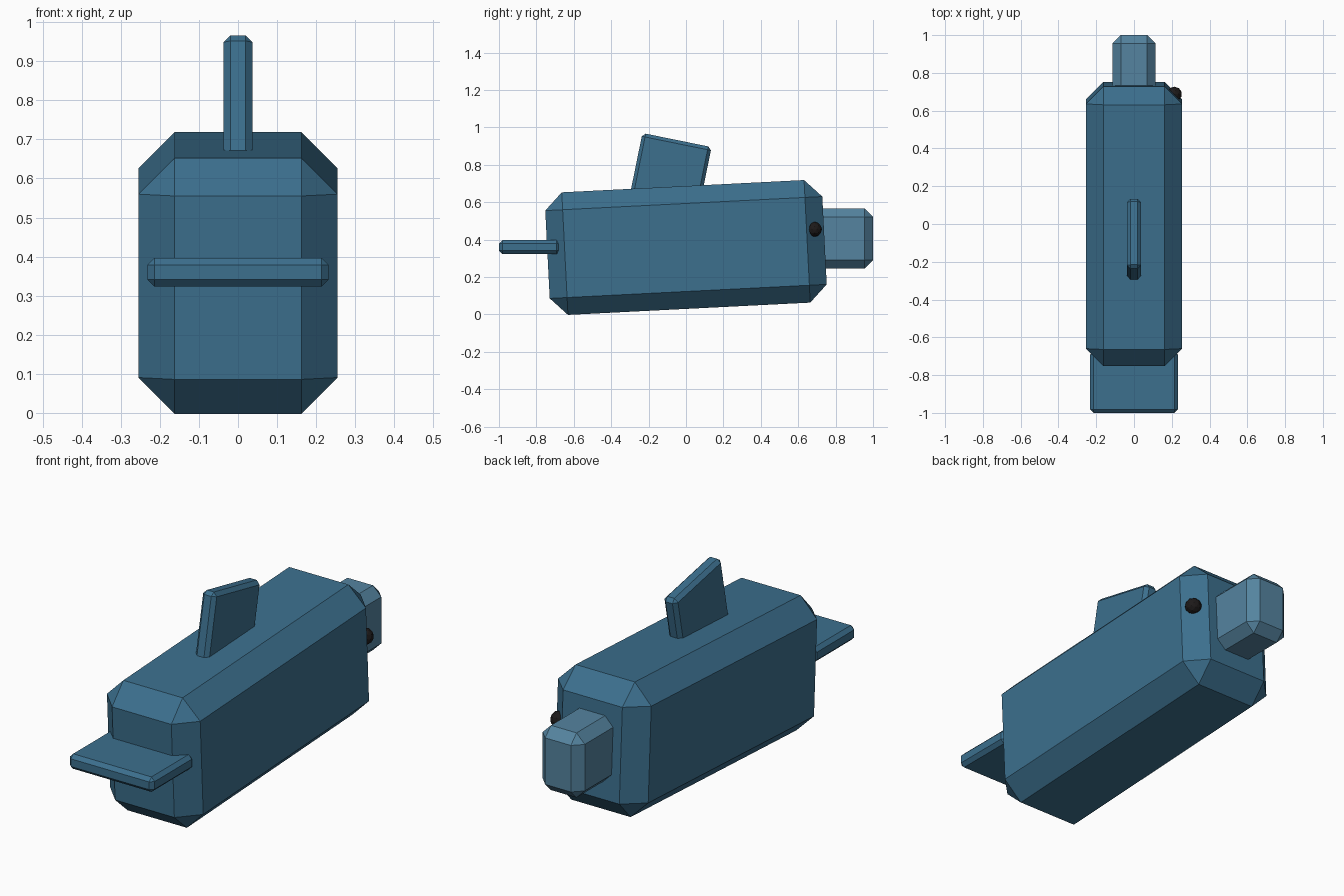
import bpy, bmesh
from math import radians
from mathutils import Matrix

if "Cube" in bpy.data.objects:
    bpy.data.objects.remove(bpy.data.objects["Cube"])


def material(name, rgb):
    m = bpy.data.materials.new(name)
    m.diffuse_color = (*rgb, 1)
    m.use_nodes = True
    m.node_tree.nodes["Principled BSDF"].inputs["Base Color"].default_value = m.diffuse_color
    return m


blue = material("blue", (0.045, 0.16, 0.27))
light_blue = material("light_blue", (0.09, 0.23, 0.35))
black = material("black", (0.012, 0.01, 0.01))


def add_object(name, bm, loc, tilt, mat):
    mesh = bpy.data.meshes.new(name)
    bm.to_mesh(mesh)
    bm.free()
    mesh.materials.append(mat)
    ob = bpy.data.objects.new(name, mesh)
    ob.location = loc
    ob.rotation_euler.x = radians(tilt)
    bpy.context.collection.objects.link(ob)
    return ob


def chamfered_box(name, size, loc, chamfer, mat, tilt=0):
    bm = bmesh.new()
    bmesh.ops.create_cube(bm, size=1, matrix=Matrix.Diagonal((*size, 1)))
    bmesh.ops.bevel(bm, geom=bm.edges[:], offset=chamfer, segments=1,
                    affect='EDGES', profile=0.5)
    return add_object(name, bm, loc, tilt, mat)


# Main body, nose end tipped slightly up
chamfered_box("body", (0.51, 1.483, 0.656), (0, 0, 0.358), 0.093, blue, 2.9)

# Snout
chamfered_box("snout", (0.23, 0.38, 0.32), (0, 0.81, 0.406), 0.045, light_blue)

# Flat tail and upright back fin
chamfered_box("tail_fluke", (0.464, 0.326, 0.074), (0, -0.837, 0.36), 0.018, blue)
chamfered_box("dorsal_fin", (0.074, 0.377, 0.37), (0, -0.085, 0.751), 0.018, blue, -11.5)

# Single eye set in the right-hand corner chamfer
bm = bmesh.new()
bmesh.ops.create_icosphere(bm, subdivisions=2, radius=0.04)
add_object("eye", bm, (0.214, 0.687, 0.455), 0, black)
